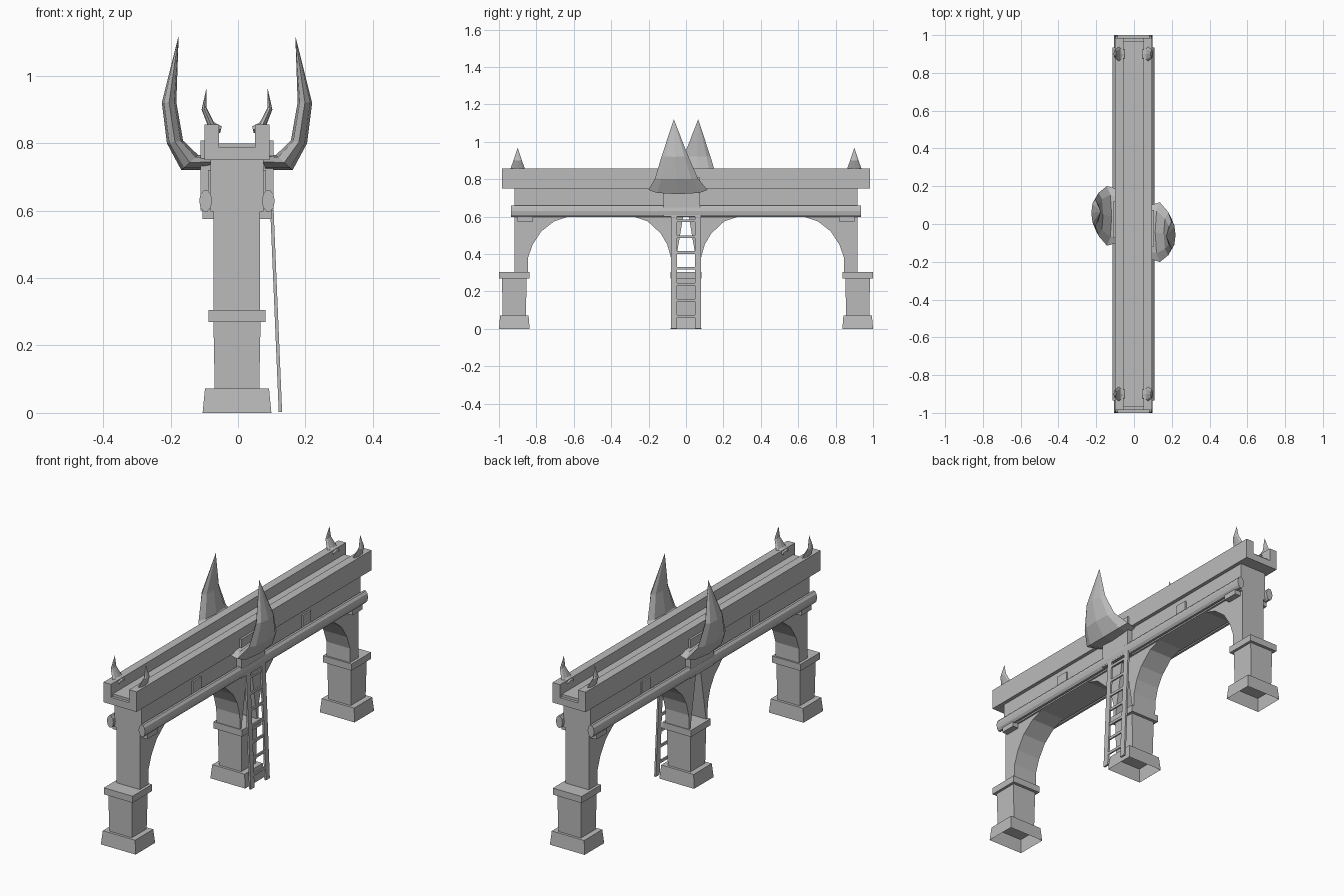
import bpy, bmesh, math
from mathutils import Vector

cube = bpy.data.objects.get("Cube")
if cube:
    bpy.data.objects.remove(cube, do_unlink=True)

CX = -0.003  # centre line of the bridge
stone = bpy.data.materials.new("grey_stone")
stone.use_nodes = True
GREY = (0.5, 0.5, 0.5, 1)
stone.diffuse_color = GREY
stone.node_tree.nodes["Principled BSDF"].inputs["Base Color"].default_value = GREY


def finish(name, bm):
    bmesh.ops.recalc_face_normals(bm, faces=bm.faces)
    mesh = bpy.data.meshes.new(name)
    bm.to_mesh(mesh)
    bm.free()
    mesh.materials.append(stone)
    obj = bpy.data.objects.new(name, mesh)
    obj.location.x = CX
    bpy.context.collection.objects.link(obj)
    return obj


def loft(name, rings, cap_start=True, cap_end=True):
    """Skin a list of equal rings; a one-point ring makes a tip."""
    bm = bmesh.new()
    loops = [[bm.verts.new(p) for p in ring] for ring in rings]
    for a, b in zip(loops, loops[1:]):
        n = len(a)
        for i in range(n):
            j = (i + 1) % n
            bm.faces.new((a[i], a[j], b[0]) if len(b) == 1 else (a[i], a[j], b[j], b[i]))
    if cap_start:
        bm.faces.new(loops[0])
    if cap_end and len(loops[-1]) > 2:
        bm.faces.new(loops[-1])
    return finish(name, bm)


def rect(hx, y0, y1, z, x0=None):
    x0 = -hx if x0 is None else x0
    return [(x0, y0, z), (hx, y0, z), (hx, y1, z), (x0, y1, z)]


def box(name, x0, x1, y0, y1, z0, z1):
    return loft(name, [rect(x1, y0, y1, z0, x0), rect(x1, y0, y1, z1, x0)])


def extrude_yz(name, pts, hx):
    return loft(name, [[(x, y, z) for y, z in pts] for x in (-hx, hx)])


def horn(name, sections, side, turn, y_mid, sides=8):
    """Sections: outer x, outer z, inner x, inner z, half width, y shift."""
    rings = []
    for ox, oz, ix, iz, half, shift in sections:
        out, inn = Vector((ox, oz)), Vector((ix, iz))
        mid, arm = (out + inn) / 2, (out - inn) / 2
        ring = []
        for k in range(sides if half else 1):
            a = math.tau * k / sides
            p = mid + arm * math.cos(a)
            ring.append((side * p.x, y_mid + turn * (shift + half * math.sin(a)), p.y))
        rings.append(ring)
    return loft(name, rings)


# Three stepped piers, hollow underneath
for label, y in (("front", -0.918), ("middle", 0), ("back", 0.918)):
    loft(label + "_pier_base", [rect(0.102, y - 0.082, y + 0.082, 0),
                                rect(0.095, y - 0.076, y + 0.076, 0.072)], cap_start=False)
    loft(label + "_pier_shaft", [rect(0.066, y - 0.062, y + 0.062, 0.07),
                                 rect(0.07, y - 0.066, y + 0.066, 0.275)])
    box(label + "_pier_ledge", -0.084, 0.084, y - 0.082, y + 0.082, 0.27, 0.305)

# Upper shafts and curved arch brackets, same on both ends
outer_arch = [(0.845, 0.38), (0.82, 0.45), (0.775, 0.52), (0.705, 0.575), (0.63, 0.6)]
inner_arch = [(0.28, 0.6), (0.205, 0.575), (0.135, 0.51), (0.1, 0.45), (0.08, 0.38)]
for label, s in (("front", -1), ("back", 1)):
    box(label + "_upper_shaft", -0.069, 0.069, *sorted((s * 0.845, s * 0.918)), 0.3, 0.755)
    extrude_yz(label + "_outer_bracket",
               [(s * y, z) for y, z in outer_arch + [(0.845, 0.6)]], 0.069)
    extrude_yz(label + "_inner_bracket",
               [(s * y, z) for y, z in inner_arch + [(0.078, 0.3), (0.066, 0.3), (0.015, 0.6)]],
               0.069)

# Walkway: wall beam, slab, floor and parapets
box("wall_beam", -0.078, 0.078, -0.918, 0.918, 0.598, 0.755)
box("deck_slab", -0.095, 0.095, -0.985, 0.985, 0.75, 0.787)
box("walkway_floor", -0.06, 0.06, -0.97, 0.97, 0.78, 0.8)

big_horn = [(0.085, 0.72, 0.07, 0.77, 0.14, 0), (0.165, 0.72, 0.115, 0.765, 0.158, 0),
            (0.208, 0.8, 0.16, 0.808, 0.115, -0.008), (0.223, 0.92, 0.18, 0.922, 0.072, -0.016),
            (0.173, 1.12, 0.173, 1.12, 0, -0.022)]
small_horn = [(0.05, 0.83, 0.045, 0.85, 0.025, 0), (0.082, 0.84, 0.068, 0.862, 0.04, 0),
              (0.105, 0.9, 0.09, 0.905, 0.022, 0), (0.09, 0.967, 0.09, 0.967, 0, 0)]

for label, s in (("left", 1), ("right", -1)):
    def side_box(name, x0, x1, y0, y1, z0, z1):
        return box(label + "_" + name, *sorted((s * x0, s * x1)), y0, y1, z0, z1)

    side_box("parapet", 0.053, 0.097, -0.985, 0.985, 0.75, 0.856)
    # Long log rail with a faceted oval section
    log = [[(s * 0.093 + 0.019 * math.cos(math.tau * k / 10), y,
             0.629 + 0.033 * math.sin(math.tau * k / 10)) for k in range(10)]
           for y in (-0.935, 0.935)]
    loft(label + "_log_rail", log)
    # Log supports, wall blocks and the horn mount
    for end, y in (("front", -0.86), ("back", 0.86)):
        side_box(end + "_log_support", 0.06, 0.102, y - 0.042, y + 0.042, 0.575, 0.61)
        horn(label + "_" + end + "_small_horn", small_horn, s, 1, math.copysign(0.9, y))
    for end, y in (("front", -0.46), ("back", 0.46)):
        side_box(end + "_wall_block", 0.07, 0.086, y - 0.035, y + 0.035, 0.65, 0.72)
    side_box("horn_mount", 0.06, 0.108, *sorted((s * -0.12, s * 0.075)), 0.6, 0.808)
    horn(label + "_big_horn", big_horn, s, s, s * -0.043)


# Leaning ladder on the left side
def lean(z):
    return 0.129 - 0.042 * z


for label, s in (("front", -1), ("back", 1)):
    y0, y1 = sorted((s * 0.048, s * 0.08))
    loft(label + "_ladder_rail", [rect(lean(z) + 0.005, y0, y1, z, lean(z) - 0.005)
                                  for z in (0.002, 0.62)])
for i in range(7):
    z = 0.068 + 0.085 * i
    box("ladder_rung", lean(z) - 0.004, lean(z) + 0.004, -0.05, 0.05, z - 0.007, z + 0.007)
